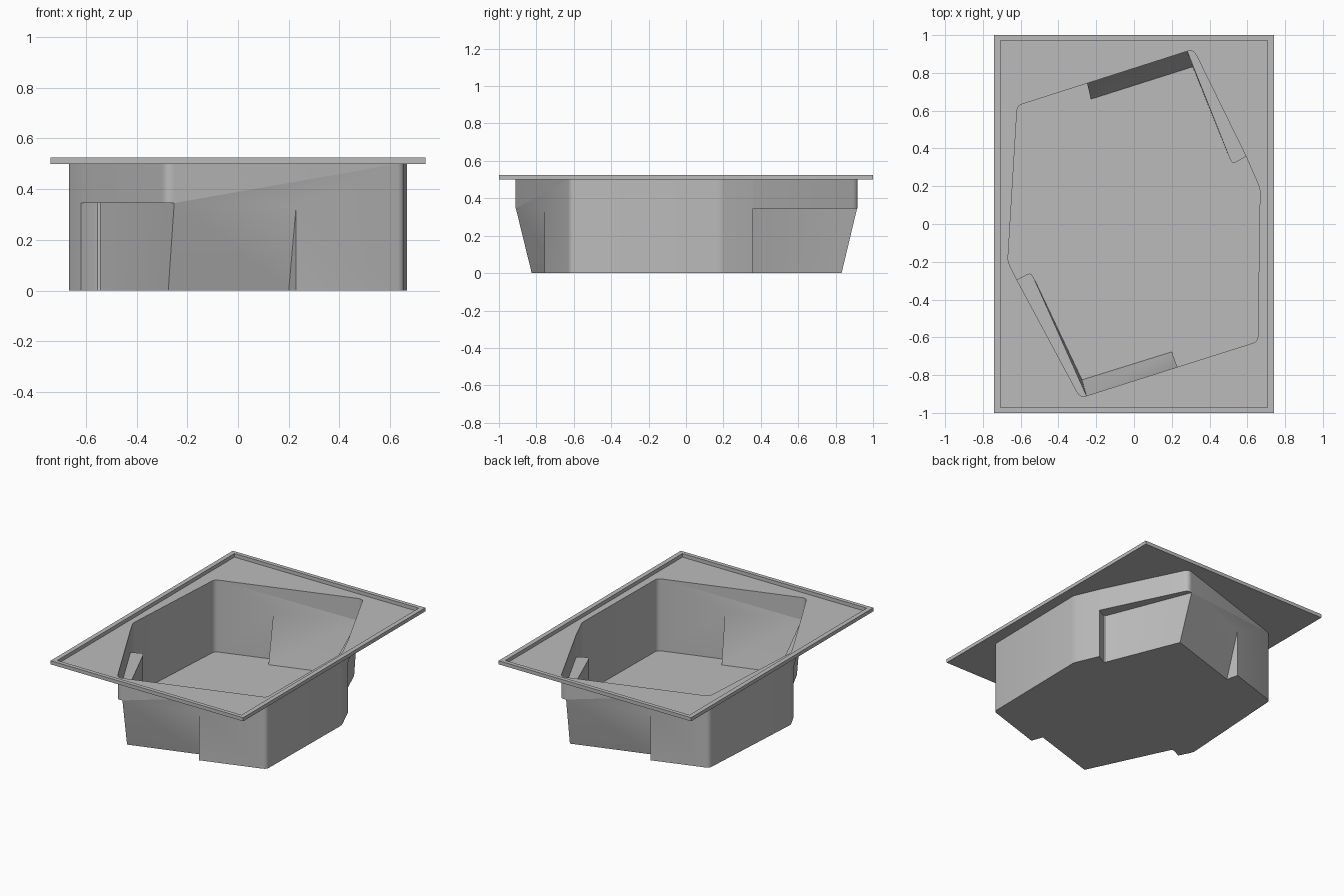
import bpy, bmesh, math
from mathutils import Vector

cube = bpy.data.objects.get("Cube")
if cube:
    bpy.data.objects.remove(cube)

TOP, LIP, LEDGE, PATCH = 0.5, 0.525, 0.345, 0.335

grey = bpy.data.materials.new("plain_grey")
grey.use_nodes = True
grey.diffuse_color = (0.5, 0.5, 0.5, 1)
grey.node_tree.nodes["Principled BSDF"].inputs["Base Color"].default_value = (0.5, 0.5, 0.5, 1)


def fillet(a, b, c, r, n):
    """Round corner b between a and c with n segments, r = setback."""
    a, b, c = Vector(a), Vector(b), Vector(c)
    p, q = b + (a - b).normalized() * r, b + (c - b).normalized() * r
    steps = [i / n for i in range(n + 1)]
    return [p * (1 - t) ** 2 + b * 2 * t * (1 - t) + q * t * t for t in steps]


def finish(bm, name):
    me = bpy.data.meshes.new(name)
    bm.to_mesh(me)
    bm.free()
    me.materials.append(grey)
    ob = bpy.data.objects.new(name, me)
    bpy.context.collection.objects.link(ob)
    return ob


# Basin plan: each end has a tip, a far corner and the knee leading to the other tip
ends = [
    dict(tip=(-0.285, -0.92), far=(0.655, -0.622), knee=(0.667, 0.19),
         ledge_start=(-0.62, -0.295), ledge_in=(-0.545, -0.255),
         floor_tip=(-0.275, -0.825), patch_floor=(0.2, -0.677), patch_t=0.545),
    dict(tip=(0.315, 0.925), far=(-0.618, 0.626), knee=(-0.668, -0.2),
         ledge_start=(0.593, 0.358), ledge_in=(0.52, 0.315),
         floor_tip=(0.31, 0.832), patch_floor=(-0.228, 0.661), patch_t=0.605),
]
bm = bmesh.new()


def vert(p, z):
    return bm.verts.new((p[0], p[1], z))


def face(*pz):
    return bm.faces.new([vert(p, z) for p, z in pz])


def wall(points, z0, z1):
    for p, q in zip(points, points[1:]):
        face((p, z0), (q, z0), (q, z1), (p, z1))


outline, floor, creases = [], [], []
for i, e in enumerate(ends):
    other = ends[1 - i]
    tip = fillet(other["knee"], e["tip"], e["far"], 0.035, 4)
    far = fillet(e["tip"], e["far"], e["knee"], 0.025, 3)
    knee = fillet(e["far"], e["knee"], other["tip"], 0.02, 2)
    inner = fillet(e["ledge_start"], e["ledge_in"], e["floor_tip"], 0.025, 3)
    start = Vector(e["ledge_start"])
    corner, c0 = tip[-1], far[0]
    end = corner.lerp(c0, e["patch_t"])
    ft, pf = Vector(e["floor_tip"]), Vector(e["patch_floor"])

    # Full-height side wall
    wall(far + knee + [Vector(other["ledge_start"])], 0, TOP)
    # Short wall above the ledge, and the ledge itself
    wall([start] + tip, LEDGE, TOP)
    face(*[(p, LEDGE) for p in [start] + tip + inner[::-1]])
    # Lower wall under the ledge
    wall([start] + inner, 0, LEDGE)
    face((inner[-1], 0), (ft, 0), (corner, LEDGE), (inner[-1], LEDGE))
    # End wall split along a diagonal crease, with the sloping panel below
    face((corner, LEDGE), (c0, TOP), (corner, TOP))
    face((corner, LEDGE), (end, PATCH), (c0, TOP))
    face((end, PATCH), (end, 0), (c0, 0), (c0, TOP))
    face((corner, LEDGE), (ft, 0), (pf, 0), (end, PATCH))
    face((end, PATCH), (pf, 0), (end, 0))
    creases.append({(round(corner.x, 4), LEDGE), (round(c0.x, 4), TOP)})

    outline += [start] + tip + far + knee
    floor += [start] + inner + [ft, pf, end] + far + knee

face(*[(p, 0) for p in floor])
bmesh.ops.remove_doubles(bm, verts=bm.verts, dist=0.0005)
bmesh.ops.recalc_face_normals(bm, faces=bm.faces)
for f in bm.faces:
    f.smooth = True
for ed in bm.edges:
    key = {(round(v.co.x, 4), round(v.co.z, 4)) for v in ed.verts}
    sharp = ed.calc_face_angle(0) > math.radians(32)
    ed.smooth = not (sharp or key in creases)
finish(bm, "basin")

# Deck: flat sheet around the basin opening with a raised lip on its border
bm = bmesh.new()


def loop(points, z):
    vs = [vert(p, z) for p in points]
    return vs, [bm.edges.new((vs[k - 1], vs[k])) for k in range(len(vs))]


def rect(x, y):
    return [(-x, -y), (x, -y), (x, y), (-x, y)]


out_low, _ = loop(rect(0.74, 1), TOP)
out_top, _ = loop(rect(0.74, 1), LIP)
in_top, _ = loop(rect(0.708, 0.972), LIP)
in_low, sheet_edges = loop(rect(0.708, 0.972), TOP)
rings = [out_low, out_top, in_top, in_low]
for k, a in enumerate(rings):
    b = rings[(k + 1) % 4]
    for j in range(4):
        bm.faces.new((a[j - 1], a[j], b[j], b[j - 1]))
bmesh.ops.recalc_face_normals(bm, faces=bm.faces)
_, hole_edges = loop(outline, TOP)
res = bmesh.ops.triangle_fill(bm, edges=sheet_edges + hole_edges, use_beauty=True)
for f in res["geom"]:
    if isinstance(f, bmesh.types.BMFace):
        f.normal_update()
        if f.normal.z < 0:
            f.normal_flip()
finish(bm, "deck_with_lip")
